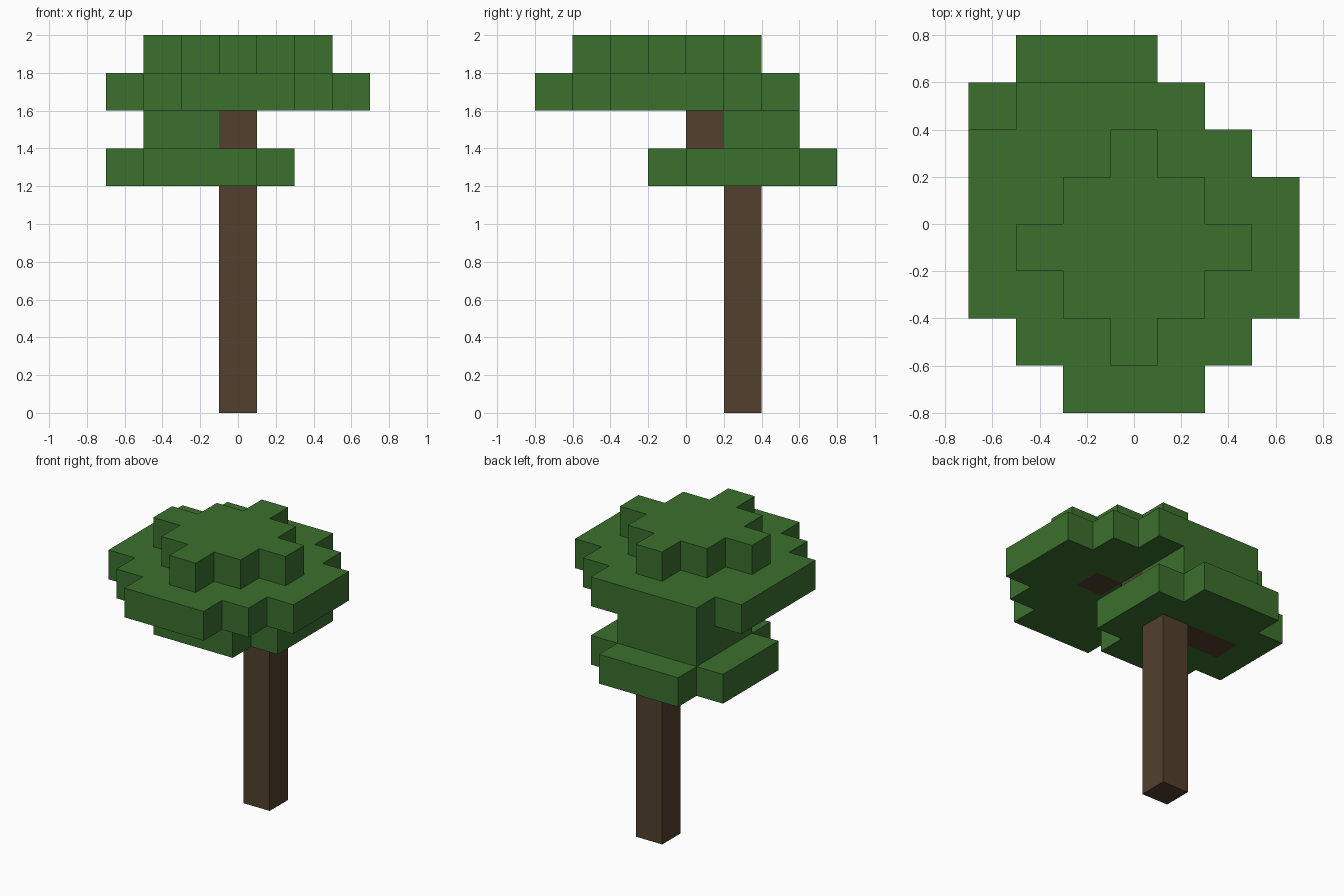
import bpy
import bmesh
from mathutils import Vector

U = 0.2  # edge of one block

if "Cube" in bpy.data.objects:
    bpy.data.objects.remove(bpy.data.objects["Cube"], do_unlink=True)


def make_material(name, color):
    mat = bpy.data.materials.new(name)
    mat.use_nodes = True
    mat.diffuse_color = color
    mat.node_tree.nodes["Principled BSDF"].inputs["Base Color"].default_value = color
    return mat


LEAF = make_material("leaf_green", (0.043, 0.162, 0.026, 1))
BARK = make_material("bark_brown", (0.084, 0.051, 0.026, 1))


def slab(name, z, height, y_start, rows, bark=()):
    """Extrude rows of blocks; each row is (first x block, last x block), going back from y_start.
    Block x index 0 is centred on x = 0; block y index 0 starts at y = 0."""
    bm = bmesh.new()
    for j, (first, last) in enumerate(rows, y_start):
        for i in range(first, last + 1):
            corners = ((i - .5, j), (i + .5, j), (i + .5, j + 1), (i - .5, j + 1))
            bm.faces.new([bm.verts.new((x * U, y * U, z)) for x, y in corners])
    bmesh.ops.remove_doubles(bm, verts=bm.verts, dist=0.001)

    # Raise the footprint into a closed solid
    top = bmesh.ops.extrude_face_region(bm, geom=bm.faces[:], use_keep_orig=True)
    raised = [v for v in top["geom"] if isinstance(v, bmesh.types.BMVert)]
    bmesh.ops.translate(bm, verts=raised, vec=Vector((0, 0, height)))
    bmesh.ops.recalc_face_normals(bm, faces=bm.faces)

    # Faces belonging to wooden blocks get the bark colour
    for f in bm.faces:
        p = (f.calc_center_median() - f.normal * U / 4) / U
        f.material_index = int((round(p.x), int(p.y // 1)) in bark)
    bmesh.ops.dissolve_limit(bm, angle_limit=0.01, verts=bm.verts, edges=bm.edges,
                             delimit={'MATERIAL'})

    mesh = bpy.data.meshes.new(name)
    bm.to_mesh(mesh)
    bm.free()
    mesh.materials.append(LEAF)
    mesh.materials.append(BARK)
    obj = bpy.data.objects.new(name, mesh)
    bpy.context.collection.objects.link(obj)
    return obj


# Straight trunk
slab("trunk", 0, 6 * U, 1, [(0, 0)], bark={(0, 1)})

# Low leaf tier, offset to the back, with a side branch showing below
slab("lower_canopy", 6 * U, U, -1,
     [(-2, 0), (-3, 1), (-3, 1), (-3, 1), (-2, 0)],
     bark={(-2, 1), (-1, 1), (0, 1)})

# Square leaf block with the leaning trunk at its front corner
slab("middle_canopy", 7 * U, U, 0, [(-2, 0)] * 3, bark={(0, 0)})

# Wide upper tier, with the branch end showing below
slab("upper_canopy", 8 * U, U, -4,
     [(-1, 1), (-2, 2), (-3, 3), (-3, 3), (-3, 3), (-3, 2), (-2, 1)],
     bark={(1, -1)})

# Stepped diamond on top
slab("crown", 9 * U, U, -3, [(-n, n) for n in (0, 1, 2, 1, 0)])
